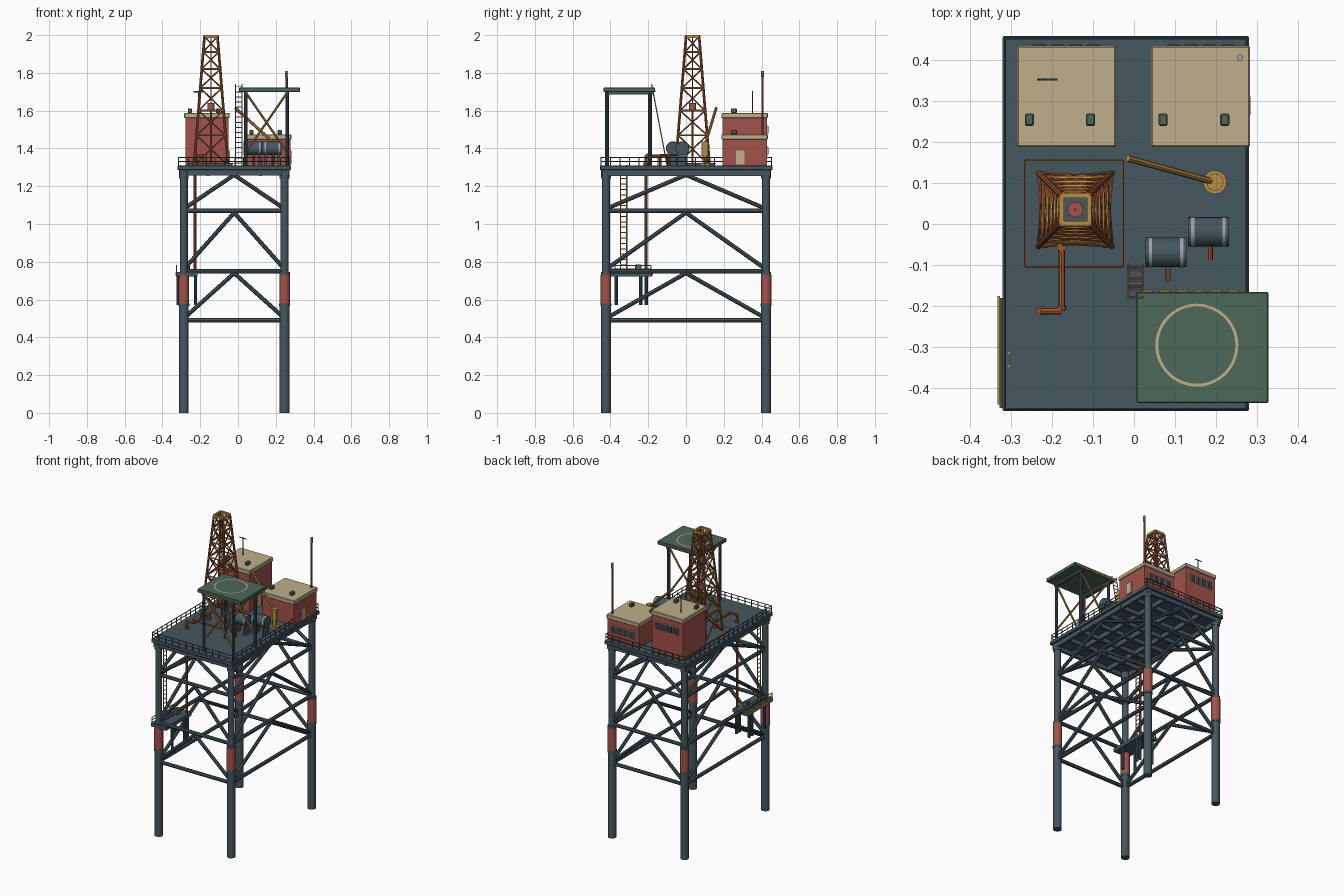
import bpy, bmesh
from math import pi, cos, sin
from mathutils import Vector, Matrix

cube = bpy.data.objects.get("Cube")
if cube:
    bpy.data.objects.remove(cube)


def material(name, *rgb):
    m = bpy.data.materials.new(name)
    m.use_nodes = True
    m.diffuse_color = (*rgb, 1)
    m.node_tree.nodes["Principled BSDF"].inputs["Base Color"].default_value = (*rgb, 1)
    return m


STEEL = material("blue_grey_steel", .06, .095, .115)
RED = material("faded_red", .36, .085, .07)
CREAM = material("cream", .52, .43, .26)
GREEN = material("dull_green", .075, .14, .095)
MUSTARD = material("mustard", .48, .27, .06)
RUST = material("rust_orange", .36, .095, .03)
GREY = material("light_grey", .33, .38, .4)
GLASS = material("dark_glass", .03, .05, .065)


def finish(name, bm, mat, smooth=False):
    me = bpy.data.meshes.new(name)
    bm.to_mesh(me)
    bm.free()
    me.materials.append(mat)
    ob = bpy.data.objects.new(name, me)
    bpy.context.collection.objects.link(ob)
    if smooth:
        bpy.ops.object.select_all(action='DESELECT')
        ob.select_set(True)
        bpy.context.view_layer.objects.active = ob
        bpy.ops.object.shade_smooth_by_angle()
    return ob


def boxes(name, mat, *spans, bevel=0):
    """Boxes given as (x0, x1, y0, y1, z0, z1), joined in one object."""
    bm = bmesh.new()
    for x0, x1, y0, y1, z0, z1 in spans:
        mid = Vector((x0 + x1, y0 + y1, z0 + z1)) / 2
        size = Matrix.Diagonal((x1 - x0, y1 - y0, z1 - z0, 1))
        bmesh.ops.create_cube(bm, size=1, matrix=Matrix.Translation(mid) @ size)
    if bevel:
        bmesh.ops.bevel(bm, geom=bm.edges[:], offset=bevel, segments=1, affect='EDGES')
    return finish(name, bm, mat)


def tubes(name, mat, r, *pairs, sides=8):
    """Straight round bars between pairs of points, joined in one object."""
    bm = bmesh.new()
    for a, b in pairs:
        a, b = Vector(a), Vector(b)
        turn = (b - a).to_track_quat('Z', 'Y').to_matrix().to_4x4()
        bmesh.ops.create_cone(bm, cap_ends=True, segments=sides, radius1=r, radius2=r,
                              depth=(b - a).length, matrix=Matrix.Translation((a + b) / 2) @ turn)
    return finish(name, bm, mat, sides > 6)


def path(points):
    return list(zip(points, points[1:]))


def loop(points):
    return list(zip(points, points[1:] + points[:1]))


# Legs with collars
CX, LX, LY, DECK = -.02, .267, .424, 1.31
corners = [(CX + sx * LX, sy * LY) for sx, sy in ((-1, -1), (1, -1), (1, 1), (-1, 1))]


def columns(name, mat, r, z0, z1, spots=corners, sides=16):
    return tubes(name, mat, r, *[((x, y, z0), (x, y, z1)) for x, y in spots], sides=sides)


columns("lower_legs", STEEL, .026, 0, .6)
columns("upper_legs", STEEL, .021, .6, 1.28)
columns("leg_collars", RED, .028, .58, .73)
columns("collar_lower_rings", STEEL, .029, .565, .58)
columns("collar_upper_rings", STEEL, .027, .73, .745)
columns("leg_heads", STEEL, .026, 1.24, 1.29)

# Jacket bracing: level rings and inverted V braces on all four faces
LEVELS = (.49, .75, 1.07, 1.27)
rings, braces = [], []
for (ax, ay), (bx, by) in loop(corners):
    for z in LEVELS[:3]:
        rings.append(((ax, ay, z), (bx, by, z)))
    for low, high in path(LEVELS):
        apex = ((ax + bx) / 2, (ay + by) / 2, high - .01)
        braces += [((ax, ay, low + .01), apex), ((bx, by, low + .01), apex)]
tubes("level_braces", STEEL, .012, *rings)
tubes("diagonal_braces", STEEL, .011, *braces)

# Deck with beams below
X0, X1, Y0, Y1 = -.32, .28, -.456, .458
boxes("deck_plate", STEEL, (X0, X1, Y0, Y1, 1.285, DECK), bevel=.003)
beams = [(X0 + .01, X1 - .01, y - .008, y + .008, 1.258, 1.286)
         for y in [Y0 + .02 + i * .1248 for i in range(8)]]
beams += [(x - .008, x + .008, Y0 + .01, Y1 - .01, 1.255, 1.287)
          for x in [X0 + .02 + i * .14 for i in range(5)]]
boxes("deck_beams", STEEL, *beams)


# Deck railing
def railing(name, mat, pts, z, h, gap, closed=True, r=.0028):
    bars = []
    for (ax, ay), (bx, by) in (loop(pts) if closed else path(pts)):
        a, b = Vector((ax, ay, z)), Vector((bx, by, z))
        for k in (.5, 1):
            up = Vector((0, 0, h * k))
            bars.append((a + up, b + up))
        n = max(1, round((b - a).length / gap))
        for i in range(n + 1):
            p = a.lerp(b, i / n)
            bars.append((p, p + Vector((0, 0, h))))
    tubes(name, mat, r, *bars, sides=6)


e = .006
railing("deck_railing", STEEL, [(X0 + e, Y0 + e), (X1 - e, Y0 + e), (X1 - e, Y1 - e), (X0 + e, Y1 - e)],
        DECK, .042, .05)


# Cabins with roof, rear windows, side door and roof vents
def cabin(name, x0, x1, top):
    y0, y1 = .187, .434
    boxes(name + "_walls", RED, (x0 + .006, x1 - .006, y0 + .006, y1 - .006, DECK, top - .02))
    boxes(name + "_roof", CREAM, (x0, x1, y0, y1, top - .028, top), bevel=.004)
    boxes(name + "_door", CREAM, (x1 - .007, x1 + .001, .265, .31, DECK + .004, DECK + .08))
    frames, panes = [], []
    for i in range(4):
        x, z = x0 + .055 + i * .044, top - .09
        frames.append((x - .019, x + .019, y1 - .007, y1 + .001, z - .022, z + .024))
        panes.append((x - .015, x + .015, y1, y1 + .003, z - .018, z + .02))
    boxes(name + "_window_frames", CREAM, *frames)
    boxes(name + "_window_panes", GLASS, *panes)
    boxes(name + "_roof_vents", GREEN,
          *[(x - .011, x + .011, .239, .269, top, top + .023) for x in (x0 + .03, x1 - .062)], bevel=.003)


cabin("tall_cabin", -.285, -.044, 1.588)
cabin("low_cabin", .041, .283, 1.475)
tubes("roof_antenna", STEEL, .003, ((-.21, .352, 1.58), (-.21, .352, 1.705)),
      ((-.236, .352, 1.7), (-.186, .352, 1.7)), sides=6)
tubes("signal_mast", RED, .006, ((.258, .405, 1.47), (.258, .405, 1.78)))
tubes("signal_mast_head", GREY, .008, ((.258, .405, 1.775), (.258, .405, 1.81)))

# Derrick: tapered lattice tower
TX, TY = -.143, .035


def tower_ring(z):
    h = .09 + (.034 - .09) * (z - DECK) / (2 - DECK)
    return [Vector((TX + sx * h, TY + sy * h, z)) for sx, sy in ((-1, -1), (1, -1), (1, 1), (-1, 1))]


stages = [tower_ring(z) for z in (DECK, 1.47, 1.6, 1.72, 1.82, 1.91, 1.994)]
tubes("derrick_legs", RUST, .007, *zip(stages[0], stages[-1]))
tubes("derrick_rings", MUSTARD, .005, *[p for s in stages[1:] for p in loop(s)], sides=6)
cross = []
for low, high in path(stages):
    for i in range(4):
        j = (i + 1) % 4
        cross += [(low[i], high[j]), (low[j], high[i])]
tubes("derrick_cross_braces", RUST, .004, *cross, sides=6)
t = .034
boxes("derrick_crown", MUSTARD, *[(TX - t, TX + t, TY + s - .006, TY + s + .006, 1.985, 2) for s in (-t, t)],
      *[(TX + s - .006, TX + s + .006, TY - t, TY + t, 1.985, 2) for s in (-t, t)])
tubes("travelling_block", RED, .019, ((TX, TY, 1.605), (TX, TY, 1.64)), sides=16)
tubes("drill_string", RUST, .006, ((TX, TY, DECK), (TX, TY, 1.61)))
tubes("hoist_line", STEEL, .003, ((TX, TY, 1.63), (TX, TY, 1.99)), sides=6)
floor = [(-.265, -.104), (-.027, -.104), (-.027, .155), (-.265, .155)]
boxes("drill_floor", STEEL, (-.263, -.029, -.102, .153, DECK, DECK + .012))
tubes("drill_floor_edge", RUST, .003, *loop([(x, y, DECK + .01) for x, y in floor]), sides=6)

# Export pipe down to the landing
tubes("riser_pipe", RUST, .008, *path([(-.176, -.055, 1.36), (-.176, -.212, 1.36),
                                       (-.228, -.212, 1.36), (-.228, -.212, .74)]))
tubes("riser_flanges", RUST, .012, ((-.176, -.2, 1.36), (-.176, -.208, 1.36)),
      ((-.228, -.212, DECK), (-.228, -.212, 1.325)), ((-.176, -.055, DECK), (-.176, -.055, 1.37)))

# Storage tanks
for side, tx, ty in (("front", .078, -.069), ("rear", .181, -.019)):
    z, n = 1.4, side + "_tank"
    tubes(n, STEEL, .036, ((tx - .05, ty, z), (tx + .05, ty, z)), sides=20)
    tubes(n + "_bands", GREY, .0375, *[((tx + s - .004, ty, z), (tx + s + .004, ty, z)) for s in (-.038, .038)],
          sides=20)
    boxes(n + "_saddles", STEEL, *[(tx + s - .007, tx + s + .007, ty - .028, ty + .028, DECK, z - .015)
                                   for s in (-.034, .034)])
    tubes(n + "_outlet", RUST, .006, *path([(tx + .005, ty, 1.365), (tx + .005, ty - .068, 1.365),
                                            (tx + .005, ty - .068, DECK)]))

# Crane
tubes("crane_base", MUSTARD, .029, ((.197, .102, DECK), (.197, .102, 1.322)), sides=16)
tubes("crane_post", MUSTARD, .014, ((.197, .102, DECK), (.197, .102, 1.37)), sides=12)
tubes("crane_cab", MUSTARD, .021, ((.197, .102, 1.36), (.197, .102, 1.438)), sides=12)
tubes("crane_boom", MUSTARD, .008, ((.2, .101, 1.42), (-.015, .16, 1.615)))

# Helicopter pad with ring marking, columns and cross braces
PX, PY, PAD = .166, -.3, 1.722
boxes("landing_pad", GREEN, (.006, .327, -.436, -.165, 1.698, PAD), bevel=.003)
bm = bmesh.new()
rim = [[bm.verts.new((.153 + r * cos(i * pi / 24), -.295 + r * sin(i * pi / 24), PAD + .002))
        for i in range(48)] for r in (.094, .101)]
for i in range(48):
    j = (i + 1) % 48
    bm.faces.new((rim[0][i], rim[1][i], rim[1][j], rim[0][j]))
finish("pad_ring_marking", bm, CREAM)
px, py = (.042, .26), (-.418, -.19)
columns("pad_columns", STEEL, .01, DECK, 1.7, [(x, y) for x in px for y in py], 10)
tubes("pad_cross_braces", MUSTARD, .006,
      *[((px[i], y, 1.38), (px[1 - i], y, 1.695)) for y in py for i in (0, 1)])
boxes("pad_beams", STEEL, *[(x - .008, x + .008, -.43, -.17, 1.685, 1.7) for x in px])
boxes("pad_edge_lights", MUSTARD, *[(x, x + .025, -.167, -.161, 1.7, 1.708)
                                    for x in [.02 + i * .042 for i in range(6)]])


# Ladders
def ladder(name, foot, head, across, rungs, rail_mat, rung_mat):
    foot, head, across = Vector(foot), Vector(head), Vector(across)
    tubes(name + "_rails", rail_mat, .003, *[(foot + s * across, head + s * across) for s in (-1, 1)], sides=6)
    steps = [foot.lerp(head, (i + .5) / rungs) for i in range(rungs)]
    tubes(name + "_rungs", rung_mat, .0025, *[(p - across, p + across) for p in steps], sides=6)


ladder("pad_ladder", (.004, -.1, DECK), (.004, -.182, 1.74), (.017, 0, 0), 16, MUSTARD, GREY)
ladder("landing_ladder", (-.305, -.33, .74), (-.305, -.33, 1.312), (0, .016, 0), 20, MUSTARD, MUSTARD)

# Boat landing
boxes("boat_landing", STEEL, (-.327, -.215, -.448, -.18, .722, .745))
boxes("landing_fender", MUSTARD, (-.332, -.326, -.44, -.175, .727, .742))
railing("landing_railing", MUSTARD, [(-.325, -.44), (-.325, -.185)], .745, .035, .06, False)
columns("landing_piles", STEEL, .009, .57, .73, [(x, y) for x in (-.318, -.225) for y in (-.37, -.24, -.21)], 10)
boxes("landing_winch", GREEN, (-.285, -.255, -.27, -.235, .745, .785), bevel=.004)
